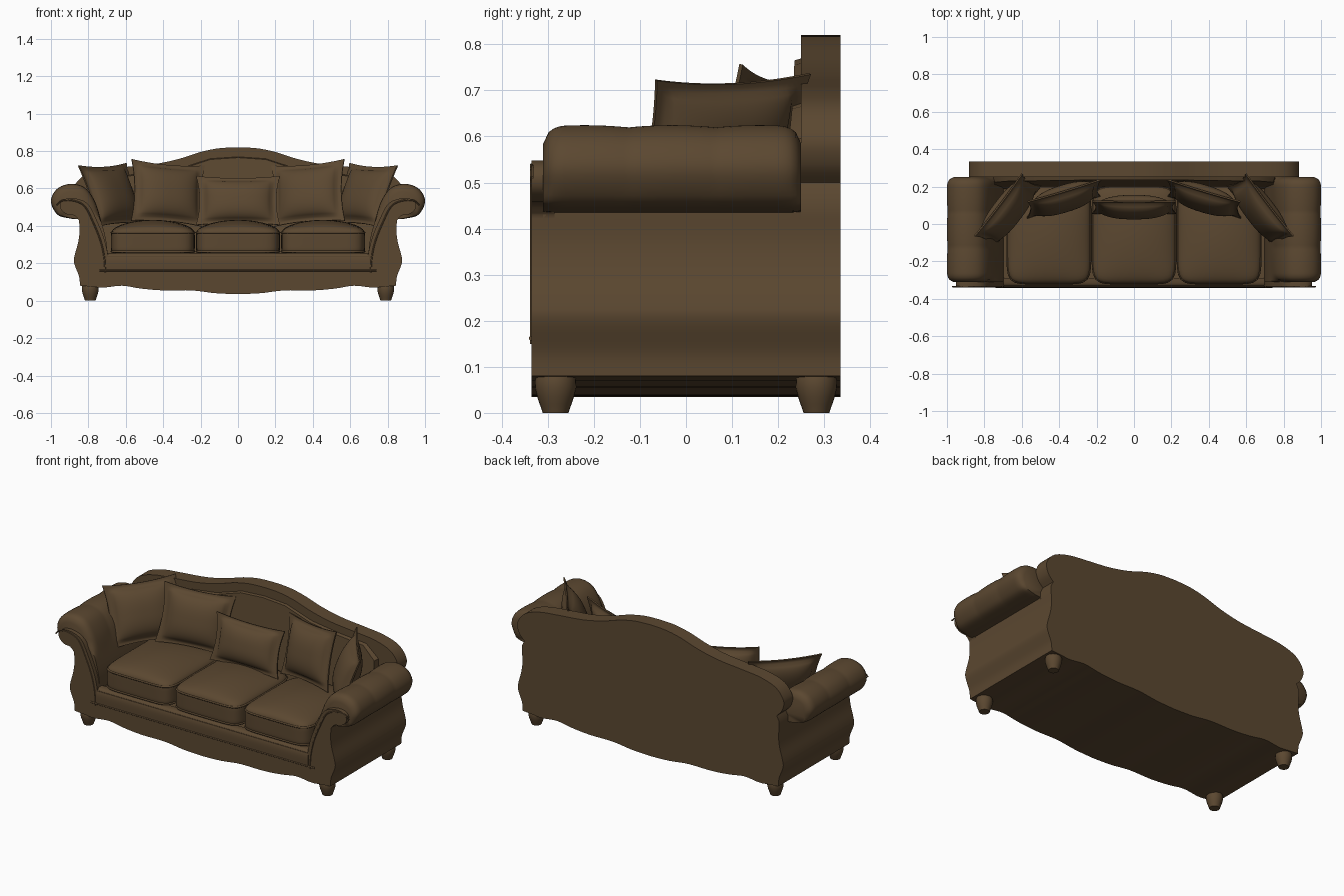
import bpy, bmesh, math
from mathutils import Matrix, Vector

if "Cube" in bpy.data.objects:
    bpy.data.objects.remove(bpy.data.objects["Cube"])

fabric = bpy.data.materials.new("brown upholstery")
fabric.diffuse_color = (0.105, 0.064, 0.030, 1)
fabric.use_nodes = True
fabric.node_tree.nodes["Principled BSDF"].inputs["Base Color"].default_value = fabric.diffuse_color

def finish(name, bm, angle=40):
    bmesh.ops.recalc_face_normals(bm, faces=bm.faces)
    me = bpy.data.meshes.new(name)
    bm.to_mesh(me)
    bm.free()
    ob = bpy.data.objects.new(name, me)
    bpy.context.collection.objects.link(ob)
    me.materials.append(fabric)
    bpy.ops.object.select_all(action='DESELECT')
    ob.select_set(True)
    bpy.context.view_layer.objects.active = ob
    bpy.ops.object.shade_smooth_by_angle(angle=math.radians(angle))
    return ob

def smooth(pts, n=5, closed=False):
    """Catmull-Rom curve through 2D points."""
    out, m = [], len(pts)
    get = (lambda i: Vector(pts[i % m])) if closed else (lambda i: Vector(pts[max(0, min(m - 1, i))]))
    for i in range(m if closed else m - 1):
        a, b, c, d = (get(i + k) for k in (-1, 0, 1, 2))
        for k in range(n):
            t = k / n
            out.append(0.5 * (2*b + (c - a)*t + (2*a - 5*b + 4*c - d)*t*t + (3*b - a - 3*c + d)*t**3))
    if not closed:
        out.append(Vector(pts[-1]))
    return out

def loft(name, rings, closed_loop=False, angle=40):
    bm = bmesh.new()
    vs = [[bm.verts.new(p) for p in r] for r in rings]
    n = len(rings[0])
    for a, b in zip(vs, vs[1:]):
        for i in range(n):
            bm.faces.new((a[i], a[(i+1) % n], b[(i+1) % n], b[i]))
    if closed_loop:
        for i in range(n):
            bm.faces.new((vs[-1][i], vs[-1][(i+1) % n], vs[0][(i+1) % n], vs[0][i]))
    else:
        bm.faces.new(vs[0])
        bm.faces.new(vs[-1])
    return finish(name, bm, angle)

def slab(name, outline, y0, y1):
    return loft(name, [[(p[0], y, p[1]) for p in outline] for y in (y0, y1)])

def mirrored(half):
    """Half outline from the centre outwards, closed across x = 0."""
    return list(half) + [Vector((-p[0], p[1])) for p in reversed(half) if abs(p[0]) > 1e-4]

# base with scalloped lower edge and bulging sides
SIDE = [(0.845, 0.08), (0.85, 0.13), (0.876, 0.20), (0.874, 0.24), (0.855, 0.31), (0.847, 0.37), (0.85, 0.43)]
scallop = smooth([(0, 0.035), (0.12, 0.04), (0.25, 0.055), (0.40, 0.055), (0.52, 0.065),
                  (0.62, 0.08), (0.72, 0.07), (0.78, 0.075), (0.845, 0.08)])
side = smooth(SIDE)
low_side = [p for p in side if p[1] <= 0.24]
slab("base", mirrored(scallop + low_side[1:] + [Vector((0, 0.24))]), -0.335, 0.335)

# back panel with crowned top and rounded ears
crown = smooth([(0, 0.82), (0.10, 0.815), (0.20, 0.795), (0.32, 0.757), (0.45, 0.73), (0.60, 0.715),
                (0.73, 0.70), (0.83, 0.665), (0.88, 0.60), (0.87, 0.54), (0.835, 0.50)])
upper_side = [p for p in reversed(side) if p[1] >= 0.22]
slab("back_panel", mirrored(crown + [Vector((0.85, 0.47))] + upper_side + [Vector((0, 0.22))]), 0.25, 0.335)

# sloping padded inner back
inner = [(0, 0.775), (0.15, 0.765), (0.32, 0.71), (0.5, 0.685), (0.68, 0.67), (0.76, 0.60), (0.76, 0.22), (0, 0.22)]
inner = mirrored([Vector(p) for p in inner])
loft("inner_back", [[(p[0], 0.27, p[1]) for p in inner],
                    [(p[0]*0.98, 0.235 - 0.10*max(0, 0.72 - p[1]), p[1] - 0.01) for p in inner]])

# arms: rolled section lofted front to back with soft swells
ROLL = [(0.85, 0.435), (0.90, 0.44), (0.965, 0.46), (1.0, 0.53), (0.97, 0.595), (0.90, 0.624), (0.82, 0.605),
        (0.765, 0.53), (0.73, 0.42), (0.705, 0.32), (0.695, 0.22)]
arm = [p for p in side if 0.22 <= p[1] < 0.425] + smooth(ROLL)
PLATE = [(0.85, 0.43), (0.875, 0.455), (0.91, 0.46), (0.945, 0.485), (0.95, 0.52), (0.92, 0.545), (0.86, 0.545),
         (0.80, 0.515), (0.755, 0.43), (0.715, 0.33), (0.695, 0.24), (0.69, 0.16)]
plate = [p for p in side if 0.16 <= p[1] < 0.425] + smooth(PLATE)
for s, label in ((1, "right"), (-1, "left")):
    rings = []
    for k in range(49):
        y = -0.31 + 0.56 * k / 48
        end = min(y + 0.31, 0.25 - y)
        r = 0.045
        rnd = 0.70 + 0.30*math.sqrt(max(0, 1 - (1 - end/r)**2)) if end < r else 1
        bump = rnd * (0.962 + 0.04*abs(math.cos(math.pi*(y + 0.22)/0.19))**0.8)
        ring = []
        for p in arm:
            w = max(0, min(1, (p[1] - 0.43) / 0.06))
            f = 1 + (bump - 1)*w
            ring.append((s*(0.89 + (p[0] - 0.89)*f), y, 0.50 + (p[1] - 0.50)*f))
        rings.append(ring)
    loft(label + "_arm", rings, angle=60)
    slab(label + "_arm_front", [(s*p[0], p[1]) for p in plate], -0.335, -0.285)
    # raised welt following the inner edge of the arm front
    bm = bmesh.new()
    path = [(s*(p[0] + 0.02), p[1] - 0.01) for p in smooth(PLATE[4:])]
    for a, b in zip(path, path[1:]):
        d = Vector((b[0] - a[0], 0, b[1] - a[1]))
        m = Matrix.Translation(((a[0]+b[0])/2, -0.335, (a[1]+b[1])/2)) @ d.to_track_quat('Z', 'Y').to_matrix().to_4x4()
        bmesh.ops.create_cone(bm, segments=6, radius1=0.004, radius2=0.004, depth=d.length, matrix=m)
    finish(label + "_arm_welt", bm)

# front rail with a rounded top and a thin moulding
rail = smooth([(-0.338, 0.165), (-0.338, 0.22), (-0.325, 0.25), (-0.29, 0.255)]) + [Vector((-0.28, 0.165))]
loft("front_rail", [[(x, p[0], p[1]) for p in rail] for x in (-0.70, 0.70)])
bm = bmesh.new()
bmesh.ops.create_cone(bm, cap_ends=True, segments=10, radius1=0.005, radius2=0.005, depth=1.48,
                      matrix=Matrix.Translation((0, -0.336, 0.162)) @ Matrix.Rotation(math.pi/2, 4, 'Y'))
finish("rail_moulding", bm)

# seat cushions: rounded boxes with domed tops and piping
for i, name in enumerate(("left", "middle", "right")):
    cx = (i - 1) * 0.455
    hx, hy, hz, cy, cz = 0.224, 0.26, 0.075, -0.06, 0.315
    bm = bmesh.new()
    bmesh.ops.create_cube(bm, size=2)
    bmesh.ops.subdivide_edges(bm, edges=bm.edges, cuts=17, use_grid_fill=True)
    for v in bm.verts:
        c = v.co
        n = (abs(c.x)**7 + abs(c.y)**7 + abs(c.z)**7) ** (1/7)
        c /= n
        dome = 0.03*(1 - c.x**2)*(1 - c.y**2) + 0.012*(1 - c.x**2) if c.z > 0 else 0
        v.co = (cx + c.x*hx, cy + c.y*hy, cz + c.z*hz + dome*max(0, c.z))
    finish(name + "_seat_cushion", bm, 80)
    for z, tag in ((0.365, "upper"), (0.262, "lower")):
        rings = []
        for k in range(64):
            a = 2*math.pi*k/64
            n = (abs(math.cos(a))**7 + abs(math.sin(a))**7) ** (-1/7)
            px, py = math.cos(a)*n, math.sin(a)*n
            rings.append([(cx + px*(hx - 0.003 + 0.006*math.cos(t)), cy + py*(hy - 0.003 + 0.006*math.cos(t)),
                           z + 0.006*math.sin(t)) for t in (j*math.pi/3 for j in range(6))])
        loft(f"{name}_cushion_{tag}_piping", rings, True, 80)

# throw pillows with flat flanges and pulled-out corners
def pillow(name, loc, w, h, t, yaw=0, lean=0, tilt=0):
    N = 28
    m = (Matrix.Translation(loc) @ Matrix.Rotation(math.radians(yaw), 4, 'Z')
         @ Matrix.Rotation(math.radians(-lean), 4, 'X') @ Matrix.Rotation(math.radians(tilt), 4, 'Y'))
    bm = bmesh.new()
    for s in (1, -1):
        g = []
        for i in range(N + 1):
            row = []
            for j in range(N + 1):
                u, v = 2*i/N - 1, 2*j/N - 1
                x = w/2*u*(1 - 0.09*(1 - v*v)*u*u)
                z = h/2*v*(1 - 0.09*(1 - u*u)*v*v)
                a, b = min(1, abs(u)/0.86), min(1, abs(v)/0.86)
                y = s*(0.004 + t/2*((1 - a**2.5)*(1 - b**2.5))**0.6)
                row.append(bm.verts.new(m @ Vector((x, y, z))))
            g.append(row)
        for i in range(N):
            for j in range(N):
                bm.faces.new((g[i][j], g[i+1][j], g[i+1][j+1], g[i][j+1]))
    rim = [e for e in bm.edges if e.is_boundary]
    bmesh.ops.bridge_loops(bm, edges=rim)
    finish(name, bm, 50)

pillow("middle_pillow", (0, 0.09, 0.535), 0.45, 0.27, 0.11, lean=14)
for s, label in ((1, "right"), (-1, "left")):
    pillow(label + "_inner_pillow", (s*0.375, 0.135, 0.575), 0.41, 0.34, 0.12, yaw=-s*18, lean=14, tilt=-s*5)
    pillow(label + "_outer_pillow", (s*0.675, 0.07, 0.565), 0.42, 0.35, 0.12, yaw=-s*52, lean=20, tilt=s*2)

# turned feet
FOOT = [(0.028, 0), (0.033, 0.015), (0.035, 0.02), (0.040, 0.035), (0.045, 0.055), (0.044, 0.075), (0.036, 0.095)]
for sx, a in ((1, "right"), (-1, "left")):
    for sy, b in ((-1, "front"), (1, "back")):
        loft(f"{b}_{a}_foot", [[(sx*0.79 + r*math.cos(k*math.pi/12), sy*0.283 + r*math.sin(k*math.pi/12), z)
                                for k in range(24)] for r, z in FOOT])
